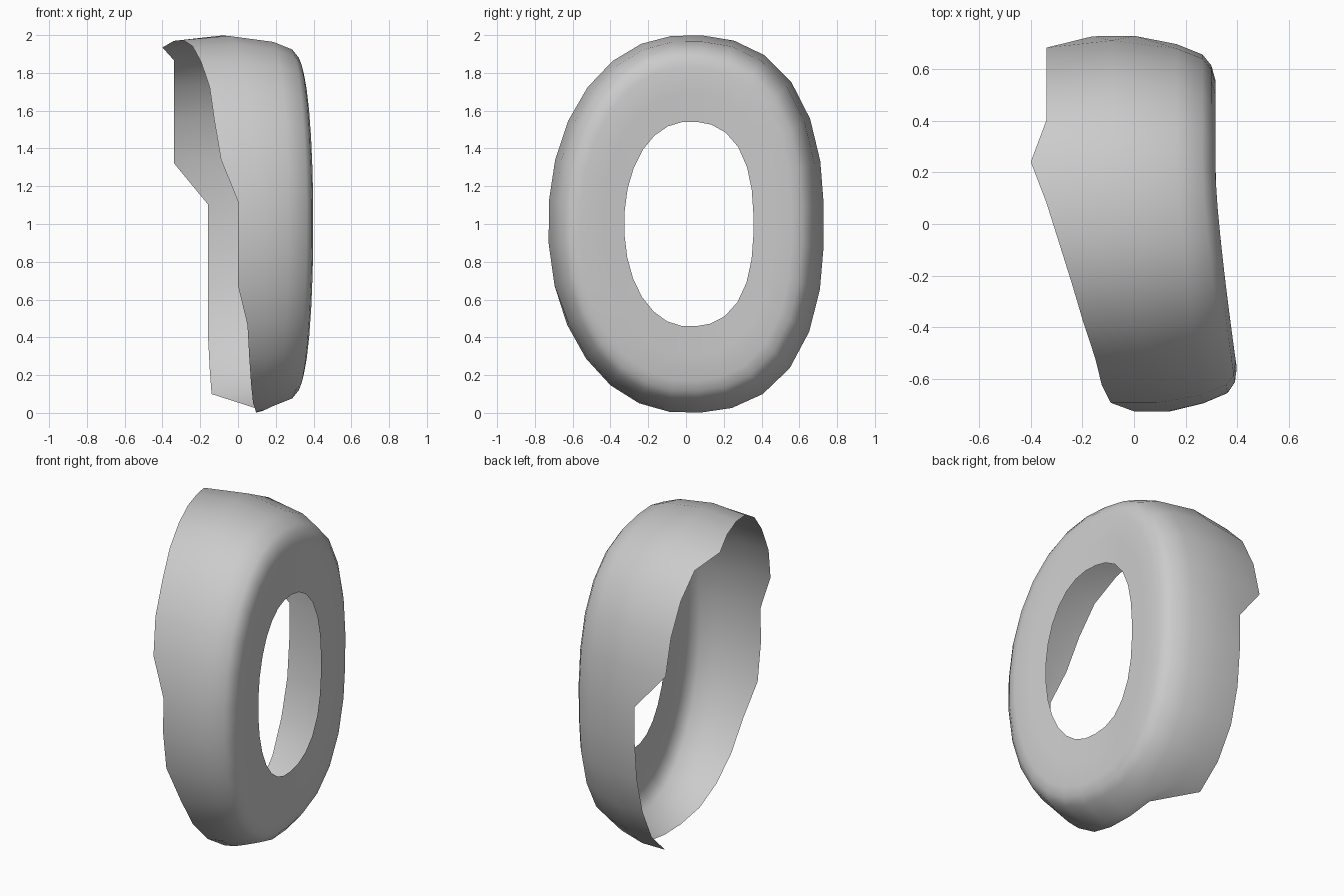
import bpy, bmesh
from math import sin, cos, radians

if "Cube" in bpy.data.objects:
    bpy.data.objects.remove(bpy.data.objects["Cube"])

N = 28
START = 6
# x of the stepped rear rim, counter-clockwise from the +y side
REAR = [-.16, -.34, -.34, -.34, -.34, -.40, -.34, -.29, -.24, -.195, -.15, -.125, -.09, 0,
        0, 0, .05, .06, .07, .08, .095, .095, .09, -.14, -.15, -.16, -.16, -.16]


def oval(i, a, b, cy=0.0):
    """Point i on an oval that is squarer on its +y half."""
    t = radians(START + 360 / N * i)
    c, s = cos(t), sin(t)
    p = 2.5 if c > 0 else 2.1
    r = (abs(c) ** p + abs(s) ** p) ** (-1 / p)
    return a * r * c + cy, 1 + b * r * s


def face_x(y):
    """Gently twisted front plate."""
    return .315 + .085 * max(0, (.2 - y) / .77) ** 1.3


def rear_ring(i):
    x = REAR[i]
    off = .15 * max(0, -.15 - x)
    y, z = oval(i, .73 - off, 1 - off)
    return x, y, z


def middle_ring(i):
    y, z = oval(i, .73, 1)
    off = .01 if REAR[i] > 0 else 0
    y, z = oval(i, .73 - off, 1 - off)
    return (REAR[i] + face_x(y) - .15) / 2, y, z


def plate_ring(depth, off):
    def point(i):
        y, z = oval(i, .73 - off, 1 - off)
        return face_x(y) - depth, y, z
    return point


def hole_ring(i):
    y, z = oval(i, .342, .542, .015)
    return face_x(y), y, z


def between_ring(i):
    y, z = oval(i, .45, .69, .008)
    return face_x(y), y, z


# Single-sheet shell: side wall, rounded shoulder, plate with oval hole
rings = [rear_ring, middle_ring, plate_ring(.15, .032), plate_ring(.05, .072),
         plate_ring(.015, .115), plate_ring(0, .17), between_ring, hole_ring]
bm = bmesh.new()
loops = [[bm.verts.new(f(i)) for i in range(N)] for f in rings]
for a, b in zip(loops, loops[1:]):
    for i in range(N):
        j = (i + 1) % N
        bm.faces.new((a[i], a[j], b[j], b[i]))
bm.normal_update()
for f in bm.faces:
    f.smooth = True
mesh = bpy.data.meshes.new("oval_shell")
bm.to_mesh(mesh)
bm.free()
shell = bpy.data.objects.new("oval_shell", mesh)
bpy.context.collection.objects.link(shell)
